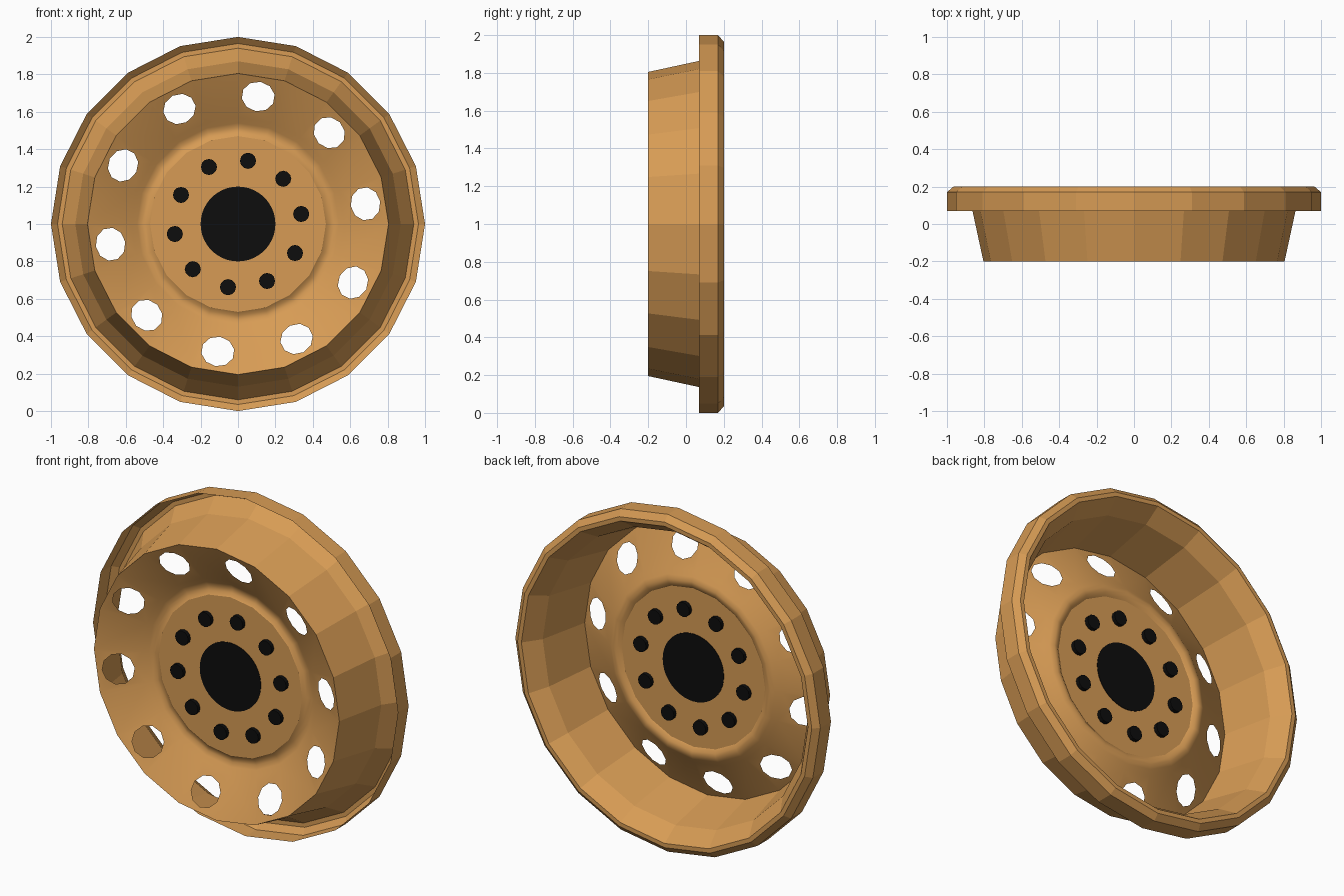
import bpy, bmesh, math
from mathutils import Vector

if "Cube" in bpy.data.objects:
    bpy.data.objects.remove(bpy.data.objects["Cube"], do_unlink=True)

SIDES = 20
BOLTS = 10


def material(name, color):
    m = bpy.data.materials.new(name)
    m.use_nodes = True
    m.diffuse_color = color
    bsdf = next(n for n in m.node_tree.nodes if n.type == 'BSDF_PRINCIPLED')
    bsdf.inputs["Base Color"].default_value = color
    return m


ochre = material("ochre paint", (0.68, 0.33, 0.09, 1))
black = material("black", (0.004, 0.004, 0.004, 1))


def point(radius, y, degrees):
    a = math.radians(degrees)
    return Vector((radius * math.cos(a), y, 1 + radius * math.sin(a)))


def ring(bm, radius, y, sides=SIDES):
    return [bm.verts.new(point(radius, y, 90 - 360 * k / sides)) for k in range(sides)]


def band(bm, a, b):
    n = len(a)
    for k in range(n):
        j = (k + 1) % n
        bm.faces.new((a[k], a[j], b[j], b[k]))


def lathe(bm, profile, sides=SIDES):
    rings = [ring(bm, r, y, sides) for r, y in profile]
    for a, b in zip(rings, rings[1:]):
        band(bm, a, b)
    return rings


def finish(bm, name, mat, smooth_angle=None):
    bmesh.ops.recalc_face_normals(bm, faces=bm.faces)
    mesh = bpy.data.meshes.new(name)
    bm.to_mesh(mesh)
    bm.free()
    mesh.materials.append(mat)
    ob = bpy.data.objects.new(name, mesh)
    bpy.context.collection.objects.link(ob)
    if smooth_angle:
        bpy.ops.object.select_all(action='DESELECT')
        ob.select_set(True)
        bpy.context.view_layer.objects.active = ob
        bpy.ops.object.shade_smooth_by_angle(angle=math.radians(smooth_angle))
    return ob


# Rim: open flange channel and tapered barrel
bm = bmesh.new()
lathe(bm, [(1, 0.07), (1, 0.17), (0.965, 0.2), (0.94, 0.2), (0.87, 0.1), (0.805, -0.2)])
finish(bm, "rim", ochre)


# Dish: cone with a vent hole in every other facet, then a rounded shoulder
def pierced_facet(bm, out_l, out_r, in_r, in_l, radius, count=10):
    top, low = (out_l.co + out_r.co) / 2, (in_l.co + in_r.co) / 2
    up = (top - low).normalized()
    side = (out_r.co - out_l.co).normalized()
    # hole centre sits where the facet is 0.69 from the axis
    axis = Vector((0, 0, 1))
    r_top = Vector((top.x, top.z - 1)).length
    r_low = Vector((low.x, low.z - 1)).length
    centre = low.lerp(top, (0.69 - r_low) / (r_top - r_low))
    hole = []
    for k in range(count):
        t = 2 * math.pi * k / count
        hole.append(bm.verts.new(centre + radius * (math.cos(t) * up + math.sin(t) * side)))
    half = count // 2
    bm.faces.new([out_l, out_r, hole[0]])
    bm.faces.new([in_r, in_l, hole[half]])
    bm.faces.new([out_r, in_r] + hole[half::-1])
    bm.faces.new([in_l, out_l, hole[0]] + hole[:half - 1:-1])


bm = bmesh.new()
outer = ring(bm, 0.805, -0.2)
shoulder = lathe(bm, [(0.57, -0.083), (0.54, -0.063), (0.515, -0.052), (0.49, -0.056), (0.47, -0.07)])
inner = shoulder[0]
for k in range(SIDES):
    j = (k + 1) % SIDES
    corners = (outer[k], outer[j], inner[j], inner[k])
    if k % 2 == 0:
        pierced_facet(bm, *corners, radius=0.089)
    else:
        bm.faces.new(corners)
finish(bm, "dish", ochre, 40)

# Hub plate
bm = bmesh.new()
lathe(bm, [(0.47, -0.07), (0.2, -0.07)])
finish(bm, "hub_plate", ochre)

# Centre bore
bm = bmesh.new()
rings = lathe(bm, [(0.2, -0.073), (0.2, -0.067)], 40)
for r in rings:
    bm.faces.new(r)
finish(bm, "centre_bore", black)

# Wheel bolts, showing on both sides of the plate
bm = bmesh.new()
for k in range(BOLTS):
    c = point(0.342, 0, 81 - 360 * k / BOLTS)
    caps = []
    for y in (-0.093, -0.047):
        caps.append([bm.verts.new((c.x + 0.043 * math.cos(t), y, c.z + 0.043 * math.sin(t)))
                     for t in (2 * math.pi * i / 12 for i in range(12))])
    band(bm, *caps)
    for cap in caps:
        bm.faces.new(cap)
finish(bm, "wheel_bolts", black)
